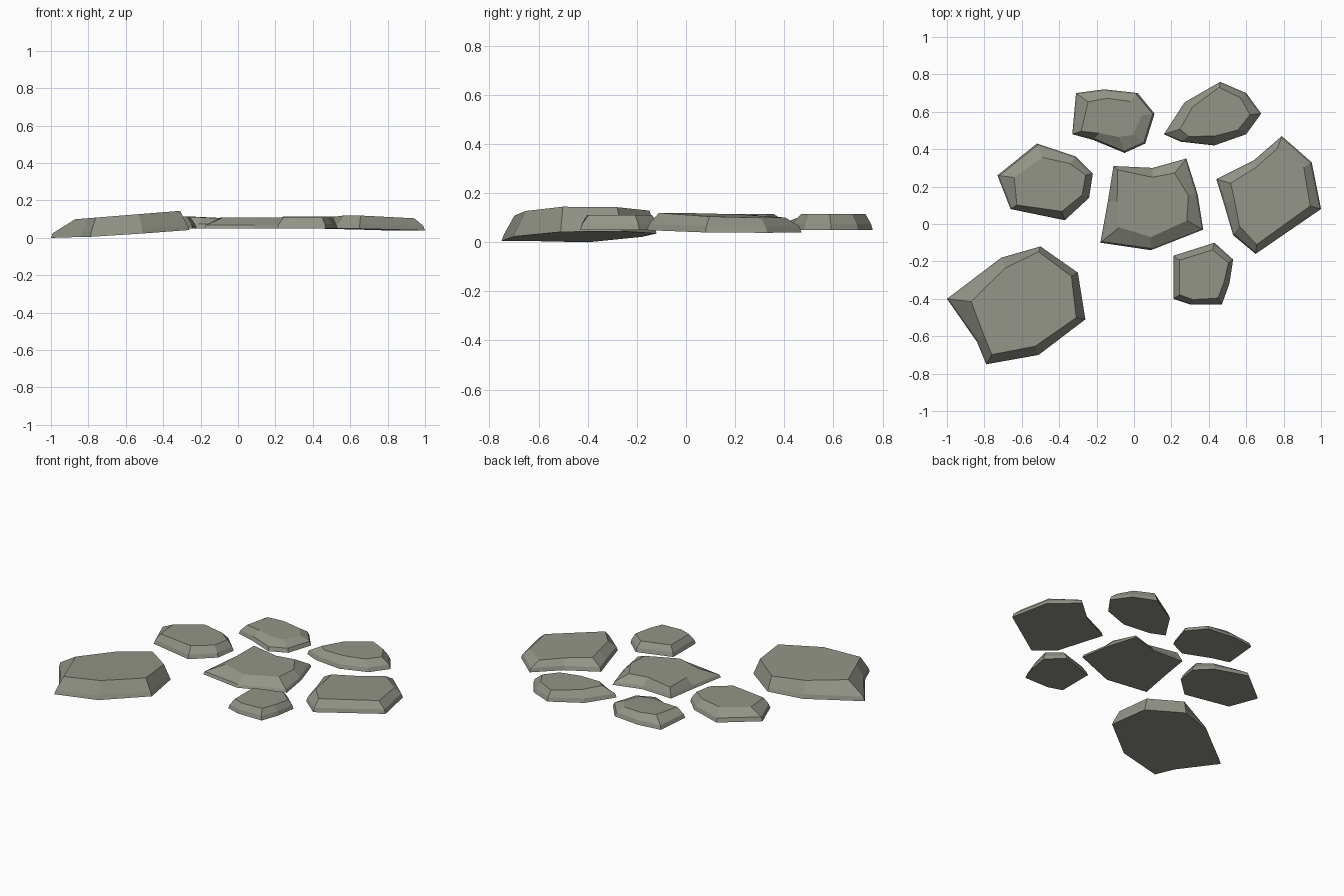
import bpy
import bmesh
from mathutils import Vector

cube = bpy.data.objects.get("Cube")
if cube:
    bpy.data.objects.remove(cube, do_unlink=True)

# One weathered stone colour
stone_material = bpy.data.materials.new("olive_grey_stone")
stone_material.use_nodes = True
stone_colour = (0.29, 0.30, 0.245, 1)
stone_material.diffuse_color = stone_colour
shader = stone_material.node_tree.nodes["Principled BSDF"]
shader.inputs["Base Color"].default_value = stone_colour
shader.inputs["Roughness"].default_value = 0.9


def flagstone(name, outline, base=0.05, top=0.112, base_tilt=(0, 0), top_tilt=(0, 0), lip=0.025):
    """Chamfered slab. Each outline entry is x, y and chamfer width, in hundredths."""
    corners = [Vector((x, y)) / 100 for x, y, width in outline]
    chamfers = [width / 100 for x, y, width in outline]
    centre = sum(corners, Vector((0, 0))) / len(corners)
    base_tilt, top_tilt = Vector(base_tilt), Vector(top_tilt)
    bm = bmesh.new()

    def ring(insets, height, tilt):
        verts = []
        for corner, inset in zip(corners, insets):
            point = corner + (centre - corner).normalized() * inset
            z = height + tilt.dot(point - centre)
            verts.append(bm.verts.new((point.x, point.y, z)))
        return verts

    # Underside edge, short upright lip, then the chamfered top edge
    rings = [
        ring([0] * len(corners), base, base_tilt),
        ring([min(0.01, c / 4) for c in chamfers], base + lip, base_tilt),
        ring(chamfers, top, top_tilt),
    ]
    count = len(corners)
    for lower, upper in zip(rings, rings[1:]):
        for i in range(count):
            j = (i + 1) % count
            bm.faces.new((lower[i], lower[j], upper[j], upper[i]))
    bm.faces.new(rings[-1])
    bm.faces.new(list(reversed(rings[0])))
    bmesh.ops.recalc_face_normals(bm, faces=bm.faces[:])

    mesh = bpy.data.meshes.new(name)
    bm.to_mesh(mesh)
    bm.free()
    mesh.materials.append(stone_material)
    stone = bpy.data.objects.new(name, mesh)
    bpy.context.collection.objects.link(stone)
    return stone


# Large tilted slab at the front
flagstone("large_tilted_stone",
          [(-100, -40, 13), (-71, -18, 6), (-50, -12, 3), (-30, -26, 4),
           (-26, -51, 5), (-51, -70, 5), (-79, -75, 6), (-84, -63, 5)],
          base=0.022, top=0.12, base_tilt=(0.06, 0.02), top_tilt=(0.08, 0))

# Middle slab with long worn corners
flagstone("centre_stone",
          [(-11, 31, 3), (10, 30, 5), (28, 35, 10), (34, 16, 5),
           (37, -3, 10), (9, -14, 7), (-18, -10, 13), (-14, 12, 5)],
          top=0.11, lip=0.018)

# Smallest slab
flagstone("small_front_stone",
          [(21, -17, 4), (43, -10, 4), (53, -19, 3), (51, -32, 3),
           (47, -43, 4), (30, -43, 3), (21, -40, 4)], top=0.11)

# Long slab on the left side
flagstone("left_stone",
          [(44, 24, 8), (64, 34, 4), (79, 47, 7), (95, 33, 5),
           (100, 8, 6), (65, -16, 5), (53, -6, 6), (48, 11, 6)],
          base=0.045, top=0.11, base_tilt=(-0.02, -0.01), top_tilt=(-0.03, -0.03))

# Slab on the right side
flagstone("right_stone",
          [(-73, 26, 9), (-52, 43, 8), (-31, 36, 5), (-22, 27, 4),
           (-24, 14, 4), (-37, 2, 5), (-66, 8, 4)], top=0.115)

# Back slabs
flagstone("back_middle_stone",
          [(-31, 70, 8), (-16, 72, 5), (2, 70, 6), (11, 59, 7),
           (6, 43, 8), (-5, 38, 9), (-22, 45, 5), (-33, 48, 5)],
          top=0.106, top_tilt=(-0.05, 0.01))
flagstone("back_left_stone",
          [(16, 48, 9), (27, 65, 5), (46, 76, 3), (60, 70, 4),
           (68, 59, 6), (60, 48, 5), (43, 42, 5), (25, 44, 5)], top=0.115)
